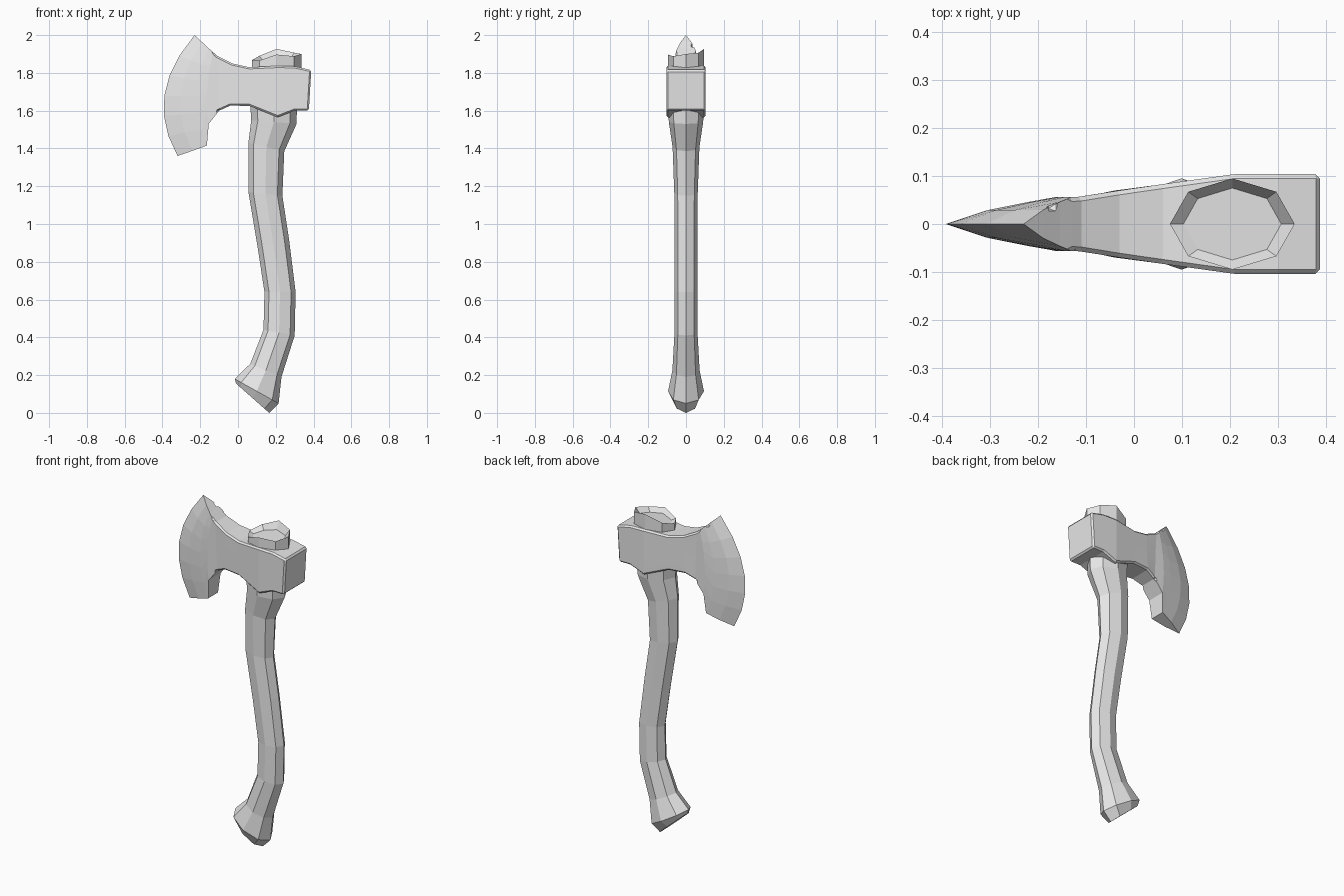
import bpy
import bmesh
import math
from mathutils import Matrix, Vector

cube = bpy.data.objects.get("Cube")
if cube:
    bpy.data.objects.remove(cube, do_unlink=True)

grey = bpy.data.materials.new("plain grey")
grey.use_nodes = True
grey.diffuse_color = (0.8, 0.8, 0.8, 1)
grey.node_tree.nodes["Principled BSDF"].inputs["Base Color"].default_value = (0.8, 0.8, 0.8, 1)


def finish(bm, name):
    bmesh.ops.recalc_face_normals(bm, faces=bm.faces)
    mesh = bpy.data.meshes.new(name)
    bm.to_mesh(mesh)
    bm.free()
    mesh.materials.append(grey)
    obj = bpy.data.objects.new(name, mesh)
    bpy.context.collection.objects.link(obj)
    return obj


def loft(bm, rings):
    """Skin closed rings of points and cap both ends."""
    loops = [[bm.verts.new(p) for p in ring] for ring in rings]
    for a, b in zip(loops, loops[1:]):
        for i in range(len(a)):
            j = (i + 1) % len(a)
            bm.faces.new((a[i], a[j], b[j], b[i]))
    bm.faces.new(loops[0])
    bm.faces.new(loops[-1])


# Axe head: stations from butt to cutting edge
# (top x, top z, bottom x, bottom z, forward bulge, half thickness)
stations = [
    (0.388, 1.815, 0.375, 1.60, 0, 0.104),
    (0.30, 1.835, 0.30, 1.60, 0, 0.104),
    (0.21, 1.837, 0.21, 1.565, 0, 0.104),
    (0.06, 1.83, 0.06, 1.625, 0, 0.083),
    (-0.03, 1.85, -0.04, 1.627, 0, 0.070),
    (-0.11, 1.89, -0.10, 1.60, 0, 0.057),
    (-0.13, 1.908, -0.155, 1.53, -0.02, 0.056),
    (-0.155, 1.93, -0.165, 1.415, -0.06, 0.046),
    (-0.19, 1.963, -0.24, 1.388, -0.09, 0.029),
    (-0.23, 2.0, -0.32, 1.36, -0.115, 0),
]
ROWS = 6
rings = []
for tx, tz, bx, bz, bulge, half in stations:
    side = []
    for r in range(ROWS + 1):
        t = r / ROWS
        x = tx + (bx - tx) * t + bulge * 4 * t * (1 - t)
        side.append(Vector((x, -half, tz + (bz - tz) * t)))
    rings.append(side + [Vector((p.x, half, p.z)) for p in reversed(side)])

bm = bmesh.new()
loft(bm, rings[:-1])
# Close the blade onto a single sharp edge
end_face = [f for f in bm.faces if len(f.verts) > 4 and f.calc_center_median().x < 0][0]
last = list(end_face.verts)
bmesh.ops.delete(bm, geom=[end_face], context='FACES_ONLY')
by_place = {(round(v.co.z, 4), v.co.y > 0): v for v in last}
heights = sorted({k[0] for k in by_place}, reverse=True)
edge = [bm.verts.new(p) for p in rings[-1][:ROWS + 1]]
for s in (False, True):
    col = [by_place[(h, s)] for h in heights]
    for i in range(ROWS):
        bm.faces.new((col[i], col[i + 1], edge[i + 1], edge[i]))
for i, h in ((0, heights[0]), (ROWS, heights[-1])):
    bm.faces.new((by_place[(h, False)], by_place[(h, True)], edge[i]))
bmesh.ops.recalc_face_normals(bm, faces=bm.faces)
# Narrow worn bevel around the body
sharp = [e for e in bm.edges if len(e.link_faces) == 2
         and e.calc_face_angle(0) > math.radians(50)
         and all(v.co.x > -0.14 for v in e.verts)]
bmesh.ops.bevel(bm, geom=sharp, offset=0.009, segments=1, affect='EDGES', clamp_overlap=True)
head = finish(bm, "axe_head")

# Small chips knocked out of the head edges
chips = [
    (-0.11, -0.062, 1.90), (-0.17, 0.042, 1.945), (0.06, -0.09, 1.838),
    (0.06, 0.09, 1.838), (-0.10, -0.062, 1.595), (-0.10, 0.062, 1.595),
    (0.39, -0.11, 1.75), (0.385, 0.11, 1.66), (0.21, -0.112, 1.56),
]
bm = bmesh.new()
for c in chips:
    bmesh.ops.create_icosphere(bm, subdivisions=1, radius=0.018,
                               matrix=Matrix.Translation(c) @ Matrix.Rotation(c[0] * 9, 4, 'Y'))
cutter = finish(bm, "chip_cutter")
cutter.hide_render = True
mod = head.modifiers.new("chips", 'BOOLEAN')
mod.operation = 'DIFFERENCE'
mod.solver = 'EXACT'
mod.object = cutter
bpy.context.view_layer.objects.active = head
bpy.ops.object.modifier_apply(modifier=mod.name)
bpy.data.objects.remove(cutter, do_unlink=True)

# Handle: octagonal sections (left x, left z, right x, right z, half depth)
sections = [
    (0.065, 1.63, 0.312, 1.62, 0.095),
    (0.07, 1.55, 0.31, 1.53, 0.091),
    (0.055, 1.43, 0.245, 1.385, 0.071),
    (0.055, 1.17, 0.235, 1.15, 0.062),
    (0.105, 0.87, 0.27, 0.92, 0.060),
    (0.14, 0.64, 0.305, 0.64, 0.060),
    (0.135, 0.44, 0.30, 0.41, 0.061),
    (0.065, 0.26, 0.23, 0.19, 0.072),
    (-0.017, 0.18, 0.215, 0.05, 0.095),
    (-0.01, 0.155, 0.165, 0.0, 0.068),
]
octagon = [(math.cos(k * math.pi / 4), math.sin(k * math.pi / 4)) for k in range(8)]
rings = []
for lx, lz, rx, rz, half in sections:
    mid = Vector(((lx + rx) / 2, 0, (lz + rz) / 2))
    arm = Vector(((rx - lx) / 2, 0, (rz - lz) / 2))
    rings.append([mid + arm * u + Vector((0, half * v, 0)) for u, v in octagon])
bm = bmesh.new()
loft(bm, rings)
finish(bm, "handle")

# Handle end poking out of the head, with an uneven rim and sunken top
rim = [1.90, 1.907, 1.927, 1.89, 1.868, 1.866, 1.897, 1.888]


def peg_ring(rx, ry, heights):
    return [(0.205 + rx * u, ry * v, z) for (u, v), z in zip(octagon, heights)]


bm = bmesh.new()
loft(bm, [
    peg_ring(0.13, 0.095, [1.80] * 8),
    peg_ring(0.13, 0.095, rim),
    peg_ring(0.102, 0.075, [1.855 + (z - 1.866) * 0.4 for z in rim]),
])
finish(bm, "handle_end")
